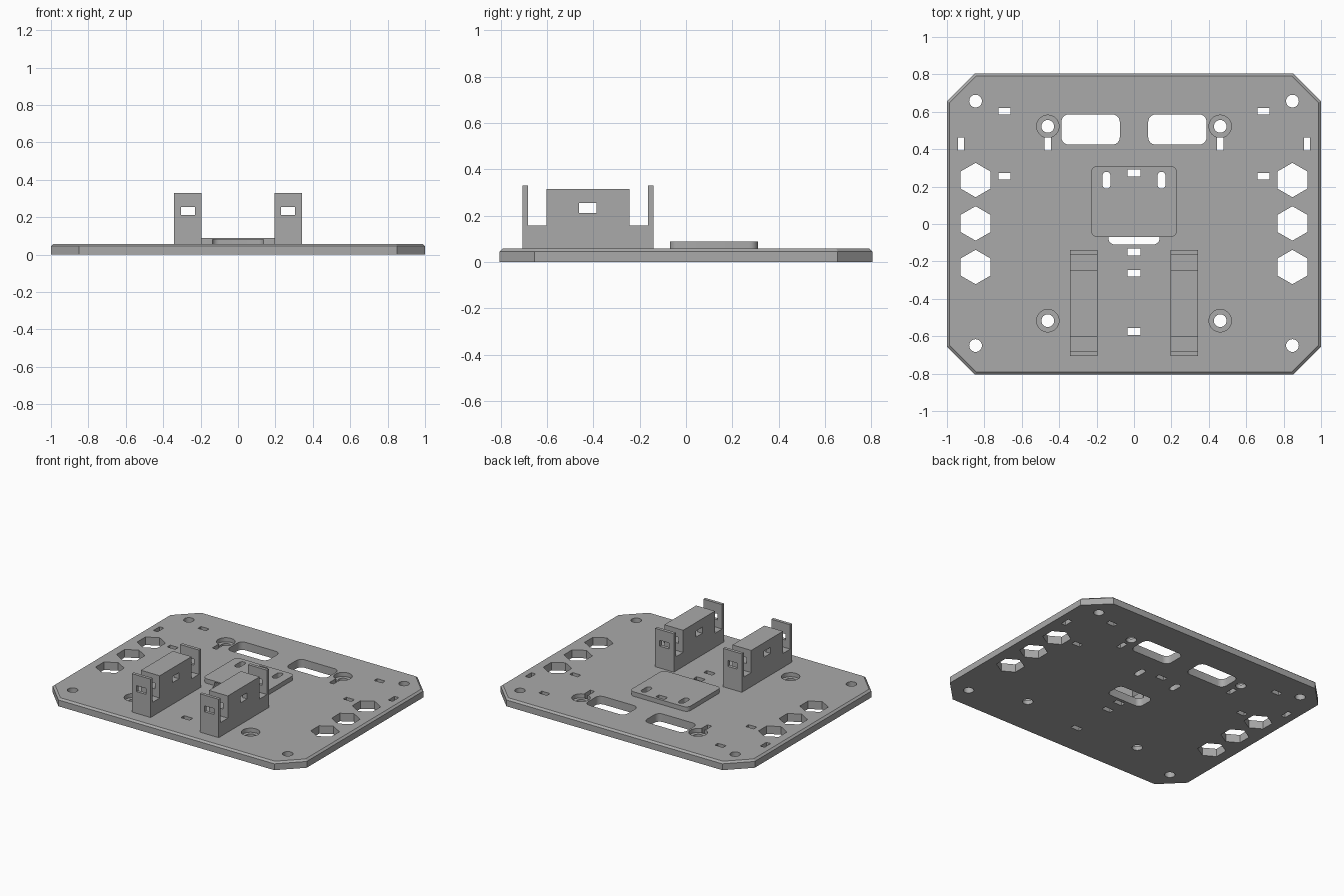
import bpy, bmesh
from math import sin, cos, pi

cube = bpy.data.objects.get("Cube")
if cube:
    bpy.data.objects.remove(cube, do_unlink=True)

grey = bpy.data.materials.new("plain grey")
grey.use_nodes = True
COLOUR = (0.4, 0.4, 0.4, 1)
grey.diffuse_color = COLOUR
grey.node_tree.nodes["Principled BSDF"].inputs["Base Color"].default_value = COLOUR

TOP = 0.057       # plate top
PAD_TOP = 0.089


def prism(bm, outline, lo, hi, axis="z"):
    """Extrude a 2D outline along z or x."""
    def place(p, h):
        return (p[0], p[1], h) if axis == "z" else (h, p[0], p[1])
    a = [bm.verts.new(place(p, lo)) for p in outline]
    b = [bm.verts.new(place(p, hi)) for p in outline]
    bm.faces.new(a[::-1])
    bm.faces.new(b)
    n = len(a)
    for i in range(n):
        j = (i + 1) % n
        bm.faces.new((a[i], a[j], b[j], b[i]))


def rect(cx, cy, w, h, r=0.0, seg=6):
    if r == 0:
        return [(cx + sx * w / 2, cy + sy * h / 2)
                for sx, sy in ((-1, -1), (1, -1), (1, 1), (-1, 1))]
    pts = []
    for k, (sx, sy) in enumerate(((1, 1), (-1, 1), (-1, -1), (1, -1))):
        for i in range(seg + 1):
            t = (k + i / seg) * pi / 2
            pts.append((cx + sx * (w / 2 - r) + r * cos(t),
                        cy + sy * (h / 2 - r) + r * sin(t)))
    return pts


def polygon(cx, cy, r, n):
    return [(cx + r * sin(-2 * pi * i / n), cy + r * cos(2 * pi * i / n)) for i in range(n)]


def make(name, bm):
    bmesh.ops.recalc_face_normals(bm, faces=bm.faces)
    mesh = bpy.data.meshes.new(name)
    bm.to_mesh(mesh)
    bm.free()
    mesh.materials.append(grey)
    ob = bpy.data.objects.new(name, mesh)
    bpy.context.collection.objects.link(ob)
    return ob


def solid(name, pieces):
    bm = bmesh.new()
    for piece in pieces:
        prism(bm, *piece)
    return make(name, bm)


def cut(ob, *cutters):
    bpy.context.view_layer.objects.active = ob
    for c in cutters:
        m = ob.modifiers.new("cut", "BOOLEAN")
        m.operation, m.solver, m.object = "DIFFERENCE", "EXACT", c
        bpy.ops.object.modifier_apply(modifier=m.name)


# Base plate: clipped corners and a narrow bevel round the top edge
def octagon(d):
    x, y, c = 1 - d, 0.805 - d, 0.15 - d * 0.6
    return [(x, c - y), (x, y - c), (x - c, y), (c - x, y),
            (-x, y - c), (-x, c - y), (c - x, -y), (x - c, -y)]


bm = bmesh.new()
rings = [[bm.verts.new((x, y, z)) for x, y in octagon(d)]
         for d, z in ((0, 0), (0, 0.045), (0.014, TOP))]
bm.faces.new(rings[0])
bm.faces.new(rings[2])
for a, b in zip(rings, rings[1:]):
    for i in range(8):
        bm.faces.new((a[i - 1], a[i], b[i], b[i - 1]))
plate = make("base_plate", bm)

# Raised pad
pad = solid("raised_pad", [(rect(0, 0.12, 0.46, 0.38, 0.035), TOP, PAD_TOP)])

# Openings through the plate and pad
holes = [rect(0, y, 0.068, 0.036) for y in (0.273, -0.15, -0.264, -0.575)]
for s in (-1, 1):
    holes += [polygon(s * 0.847, y, 0.092, 6) for y in (0.235, 0.003, -0.23)]
    holes += [polygon(s * 0.847, y, 0.034, 32) for y in (0.657, -0.65)]
    holes += [polygon(s * 0.461, y, 0.034, 32) for y in (0.522, -0.517)]
    holes += [rect(s * 0.693, y, 0.064, 0.034) for y in (0.602, 0.256)]
    holes += [rect(s * x, 0.428, 0.034, 0.07) for x in (0.461, 0.925)]
    holes.append(rect(s * 0.232, 0.505, 0.312, 0.162, 0.04))
    holes.append(rect(s * 0.147, 0.234, 0.042, 0.09, 0.02))
through = solid("hole_cutter", [(h, -0.1, 0.2) for h in holes])
bores = solid("counterbore_cutter", [(polygon(s * 0.461, y, 0.06, 32), 0.028, 0.1)
                                     for s in (-1, 1) for y in (0.522, -0.517)])
recess = solid("recess_cutter", [(rect(0, -0.042, 0.275, 0.135, 0.035), -0.1, 0.081)])
cut(plate, through, bores, recess)
cut(pad, through, recess)

# Brackets: a central block between two thin upright tabs
half = [(-0.705, TOP), (-0.14, TOP), (-0.14, 0.33), (-0.163, 0.33), (-0.163, 0.157),
        (-0.245, 0.157), (-0.245, 0.315), (-0.603, 0.315), (-0.603, 0.157),
        (-0.683, 0.157), (-0.683, 0.33), (-0.705, 0.33)]
side_slot = solid("side_slot_cutter", [(rect(-0.424, 0.233, 0.074, 0.043), -0.6, 0.6, "x")])
cutters = [through, bores, recess, side_slot]
for side, s in (("left", 1), ("right", -1)):
    bracket = solid(side + "_bracket", [(half, s * 0.268 - 0.074, s * 0.268 + 0.074, "x")])
    end_slot = solid("end_slot_cutter", [(rect(s * 0.268, -0.42, 0.074, 0.8), 0.212, 0.254)])
    cut(bracket, side_slot, end_slot)
    cutters.append(end_slot)

for c in cutters:
    bpy.data.objects.remove(c, do_unlink=True)

# Soft shading on round walls only
for ob in (plate, pad):
    bpy.ops.object.select_all(action="DESELECT")
    ob.select_set(True)
    bpy.context.view_layer.objects.active = ob
    bpy.ops.object.shade_smooth_by_angle(angle=0.45)
